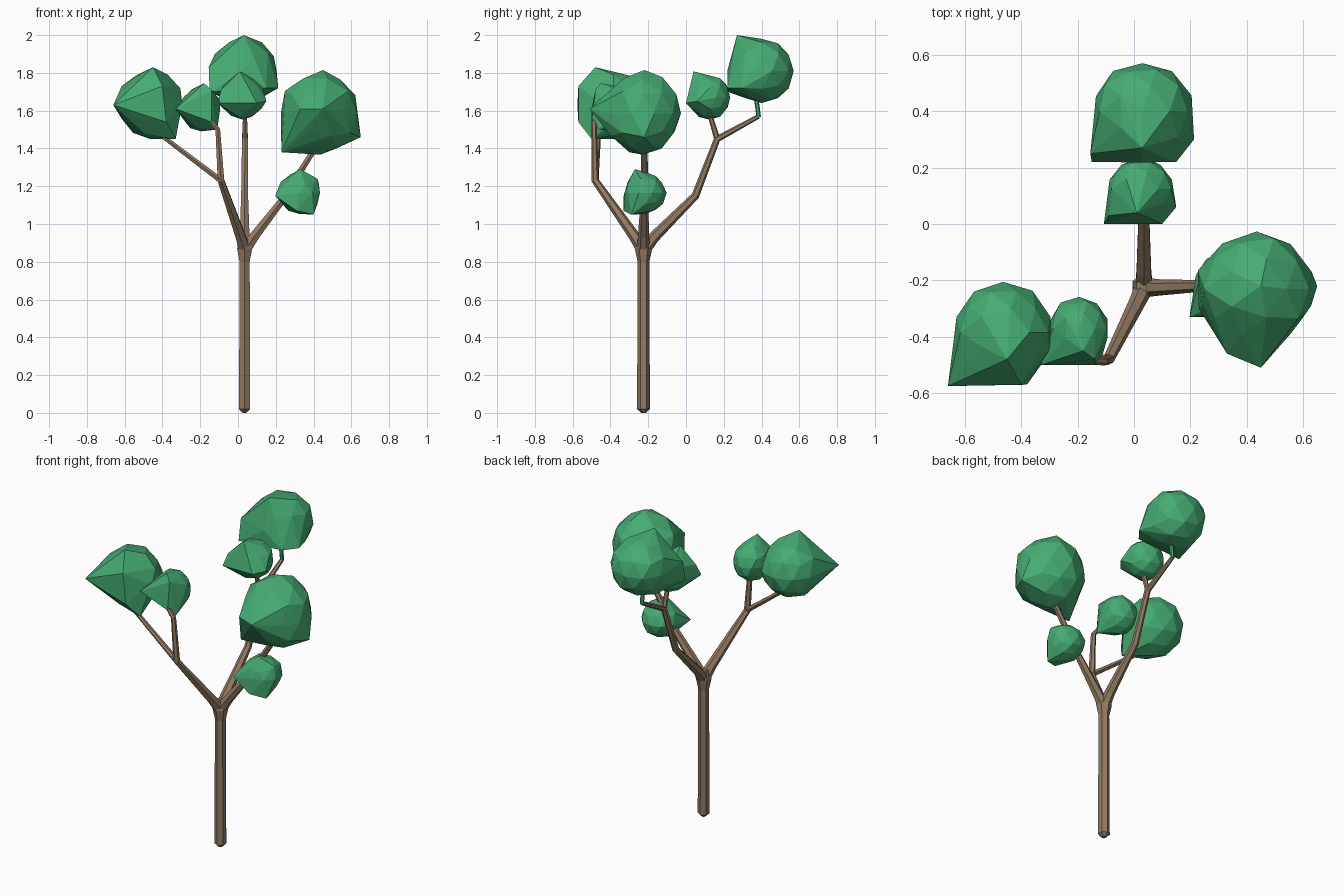
import bpy, bmesh, random
from mathutils import Vector, Matrix

random.seed(4)
if "Cube" in bpy.data.objects:
    bpy.data.objects.remove(bpy.data.objects["Cube"])


def material(name, rgb):
    mat = bpy.data.materials.new(name)
    mat.use_nodes = True
    mat.diffuse_color = (*rgb, 1)
    mat.node_tree.nodes["Principled BSDF"].inputs["Base Color"].default_value = (*rgb, 1)
    return mat


bark = material("bark brown", (0.29, 0.2, 0.125))
leaf = material("leaf green", (0.06, 0.41, 0.17))


def finish(bm, name, mat):
    bmesh.ops.recalc_face_normals(bm, faces=bm.faces)
    mesh = bpy.data.meshes.new(name)
    bm.to_mesh(mesh)
    bm.free()
    mesh.materials.append(mat)
    obj = bpy.data.objects.new(name, mesh)
    bpy.context.collection.objects.link(obj)


def limb(name, path, radii, mat=bark, sides=6):
    """Faceted tube along a path, one radius per point."""
    bm = bmesh.new()
    pts = [Vector(p) for p in path]
    rings = []
    for i, p in enumerate(pts):
        into = (p - pts[i - 1]).normalized() if i else Vector()
        out = (pts[i + 1] - p).normalized() if i < len(pts) - 1 else Vector()
        turn = Vector((0, 0, 1)).rotation_difference((into + out).normalized())
        frame = Matrix.Translation(p) @ turn.to_matrix().to_4x4()
        rings.append(bmesh.ops.create_circle(
            bm, segments=sides, radius=radii[i], matrix=frame)["verts"])
    for a, b in zip(rings, rings[1:]):
        for k in range(sides):
            n = (k + 1) % sides
            bm.faces.new((a[k], a[n], b[n], b[k]))
    bm.faces.new(rings[0])
    bm.faces.new(rings[-1])
    finish(bm, name, mat)


def foliage(name, centre, size, corners):
    """Faceted ball pulled out to a few corners."""
    bm = bmesh.new()
    bmesh.ops.create_icosphere(bm, subdivisions=2, radius=1)
    for v in bm.verts:
        scale = random.uniform(0.95, 1.03)
        v.co = Vector(c + s * x * scale for c, s, x in zip(centre, size, v.co))
    bmesh.ops.delete(bm, geom=bm.faces[:], context="FACES_ONLY")
    bmesh.ops.delete(bm, geom=bm.edges[:], context="EDGES_FACES") if bm.edges else None
    if not bm.verts:
        raise RuntimeError("foliage lost its points")
    for c in corners:
        bm.verts.new(c)
    hull = bmesh.ops.convex_hull(bm, input=bm.verts[:])
    loose = [v for v in bm.verts if not v.link_faces]
    bmesh.ops.delete(bm, geom=loose, context="VERTS")
    finish(bm, name, leaf)


# Trunk with a small pointed foot and a flared fork
X, Y = 0.035, -0.225
limb("trunk", [(X, Y, 0), (X, Y, 0.02), (X, Y, 0.8), (X, Y, 0.87), (X, Y, 0.92)],
     [0.012, 0.034, 0.031, 0.046, 0.03])

# Branches
fork = (X, Y, 0.86)
back_knee = (0.037, 0.165, 1.45)
left_knee = (-0.09, -0.48, 1.23)
limb("back_branch", [fork, (X, -0.17, 0.93), (X, 0.05, 1.15), back_knee, (0.037, 0.385, 1.57)],
     [0.035, 0.03, 0.021, 0.018, 0.012])
limb("back_twig", [back_knee, (0.037, 0.12, 1.6)], [0.016, 0.012])
limb("back_leaf_stem", [(0.037, 0.385, 1.565), (0.037, 0.37, 1.68)], [0.012, 0.012], leaf)
limb("front_branch", [fork, (0.015, -0.27, 0.93), left_knee, (-0.107, -0.487, 1.5),
                      (-0.17, -0.485, 1.58)],
     [0.035, 0.03, 0.02, 0.015, 0.012])
limb("front_twig", [left_knee, (-0.46, -0.46, 1.51)], [0.017, 0.012])
limb("side_branch", [fork, (0.09, -0.225, 0.94), (0.23, -0.22, 1.12), (0.42, -0.22, 1.42)],
     [0.035, 0.029, 0.021, 0.016])

# Foliage
foliage("back_foliage_large", (0.03, 0.4, 1.81), (0.18, 0.178, 0.175),
        [(0.03, 0.27, 2.0), (-0.15, 0.22, 1.7), (0.15, 0.22, 1.72),
         (0.213, 0.3, 1.72), (-0.155, 0.25, 1.83)])
foliage("back_foliage_small", (0.025, 0.125, 1.67), (0.12, 0.11, 0.118),
        [(0.01, 0.04, 1.808), (-0.107, 0, 1.64), (0.1, 0, 1.64),
         (0.15, 0.06, 1.65), (-0.09, 0.03, 1.71)])
foliage("side_foliage_large", (0.435, -0.23, 1.585), (0.213, 0.205, 0.222),
        [(0.45, -0.51, 1.61), (0.33, -0.46, 1.61), (0.23, -0.3, 1.38),
         (0.65, -0.22, 1.46), (0.45, -0.22, 1.815)])
foliage("side_foliage_small", (0.325, -0.215, 1.165), (0.112, 0.112, 0.11),
        [(0.197, -0.33, 1.15), (0.31, -0.33, 1.07), (0.33, -0.27, 1.29),
         (0.4, -0.29, 1.05), (0.42, -0.24, 1.24)])
foliage("front_foliage_large", (-0.465, -0.385, 1.635), (0.175, 0.18, 0.18),
        [(-0.66, -0.575, 1.63), (-0.38, -0.57, 1.54), (-0.45, -0.48, 1.83),
         (-0.33, -0.5, 1.45), (-0.4, -0.57, 1.73)])
foliage("front_foliage_small", (-0.195, -0.37, 1.61), (0.11, 0.112, 0.118),
        [(-0.33, -0.5, 1.61), (-0.14, -0.5, 1.54), (-0.18, -0.45, 1.745),
         (-0.11, -0.46, 1.5), (-0.14, -0.48, 1.71)])
